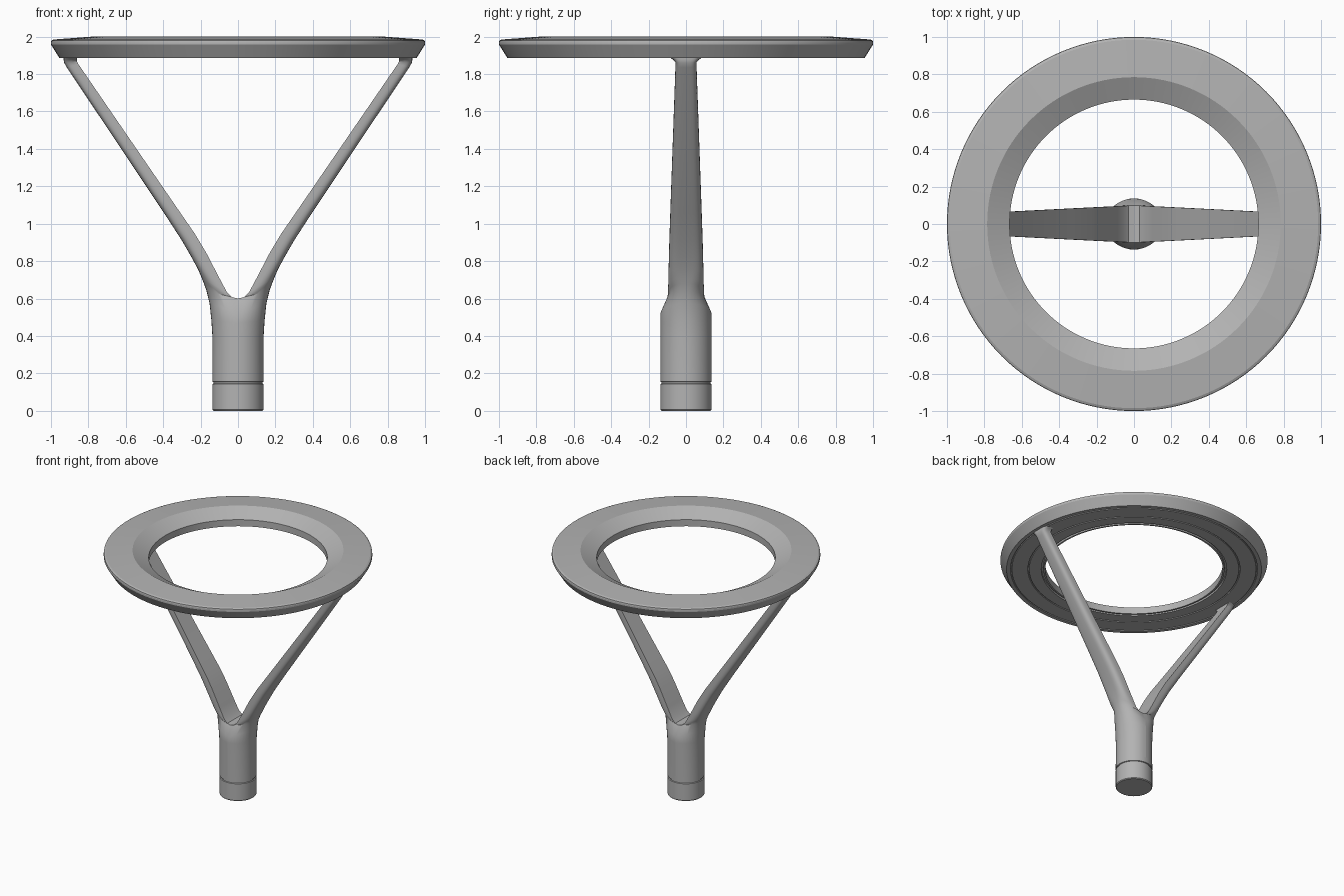
import bpy, bmesh, math

if "Cube" in bpy.data.objects:
    bpy.data.objects.remove(bpy.data.objects["Cube"])

grey = bpy.data.materials.new("satin_grey")
grey.diffuse_color = (0.45, 0.45, 0.45, 1)
grey.use_nodes = True
grey.node_tree.nodes["Principled BSDF"].inputs["Base Color"].default_value = grey.diffuse_color


def finish(bm, name, angle=30):
    bmesh.ops.remove_doubles(bm, verts=bm.verts, dist=1e-5)
    bmesh.ops.recalc_face_normals(bm, faces=bm.faces)
    mesh = bpy.data.meshes.new(name)
    bm.to_mesh(mesh)
    bm.free()
    mesh.materials.append(grey)
    ob = bpy.data.objects.new(name, mesh)
    bpy.context.collection.objects.link(ob)
    bpy.ops.object.select_all(action='DESELECT')
    ob.select_set(True)
    bpy.context.view_layer.objects.active = ob
    bpy.ops.object.shade_smooth_by_angle(angle=math.radians(angle))
    return ob


def skin(bm, loops, closed):
    """Bridge equal-length loops of coordinates with quads."""
    rings = [[bm.verts.new(p) for p in loop] for loop in loops]
    n = len(rings[0])
    for k in range(len(rings) if closed else len(rings) - 1):
        a, b = rings[k], rings[(k + 1) % len(rings)]
        for i in range(n):
            j = (i + 1) % n
            bm.faces.new((a[i], a[j], b[j], b[i]))
    if not closed:
        bm.faces.new(rings[0])
        bm.faces.new(rings[-1])


def lathe(name, profile, segs, closed, angle=30):
    bm = bmesh.new()
    loops = [[(r * math.cos(2 * math.pi * i / segs), r * math.sin(2 * math.pi * i / segs), z)
              for i in range(segs)] for r, z in profile]
    skin(bm, loops, closed)
    return finish(bm, name, angle)


# Lamp ring: sloped cover, slanted rim, inner bevel, shallow seams underneath
lathe("lamp_ring", [
    (0.785, 2.0), (0.985, 1.985), (0.998, 1.979), (1.0, 1.97), (1.0, 1.958), (0.955, 1.886),
    (0.925, 1.886), (0.923, 1.893), (0.917, 1.893), (0.915, 1.886),
    (0.795, 1.886), (0.793, 1.893), (0.787, 1.893), (0.785, 1.886),
    (0.695, 1.886), (0.693, 1.9), (0.68, 1.9), (0.678, 1.886),
    (0.665, 1.886), (0.665, 1.94)], 128, True, 12)

# Pole socket with a groove
lathe("pole_socket", [(0.132, 0.0), (0.137, 0.006), (0.137, 0.143), (0.131, 0.146),
                      (0.131, 0.153), (0.137, 0.156), (0.137, 0.2)], 64, False)

# Fork: each half starts as half of the pole and narrows into an arm
# inner x, inner z, outer x, outer z, half width in y, squareness exponent
sections = [
    (0, .18, .137, .18, .137, 1), (0, .40, .137, .40, .137, 1),
    (0, .47, .142, .48, .137, 1), (0, .52, .152, .575, .136, 1),
    (0, .60, .168, .64, .100, .85), (.03, .605, .182, .68, .098, .75),
    (.06, .635, .194, .71, .096, .65), (.10, .71, .213, .755, .094, .55),
    (.17, .845, .248, .82, .091, .5), (.23, .945, .30, .91, .088, .5),
    (.33, 1.09, .397, 1.06, .083, .5), (.855, 1.855, .915, 1.835, .056, .5),
    (.861, 1.868, .929, 1.86, .058, .5), (.862, 1.88, .932, 1.875, .07, .5),
    (.862, 1.89, .932, 1.89, .09, .5)]


def fork_half(name, side):
    bm = bmesh.new()
    steps = 20
    loops = []
    for ix, iz, ox, oz, hw, p in sections:
        loop = []
        for k in range(steps + 1):
            t = -math.pi / 2 + math.pi * k / steps
            u = max(math.cos(t), 0.0) ** p
            s = math.sin(t)
            v = math.copysign(abs(s) ** p, s)
            if k in (0, steps):
                u = 0.0
            loop.append((side * (ix + (ox - ix) * u), hw * v, iz + (oz - iz) * u))
        loops.append(loop)
    skin(bm, loops, False)
    return finish(bm, name, 35)


fork_half("right_fork_arm", 1)
fork_half("left_fork_arm", -1)
